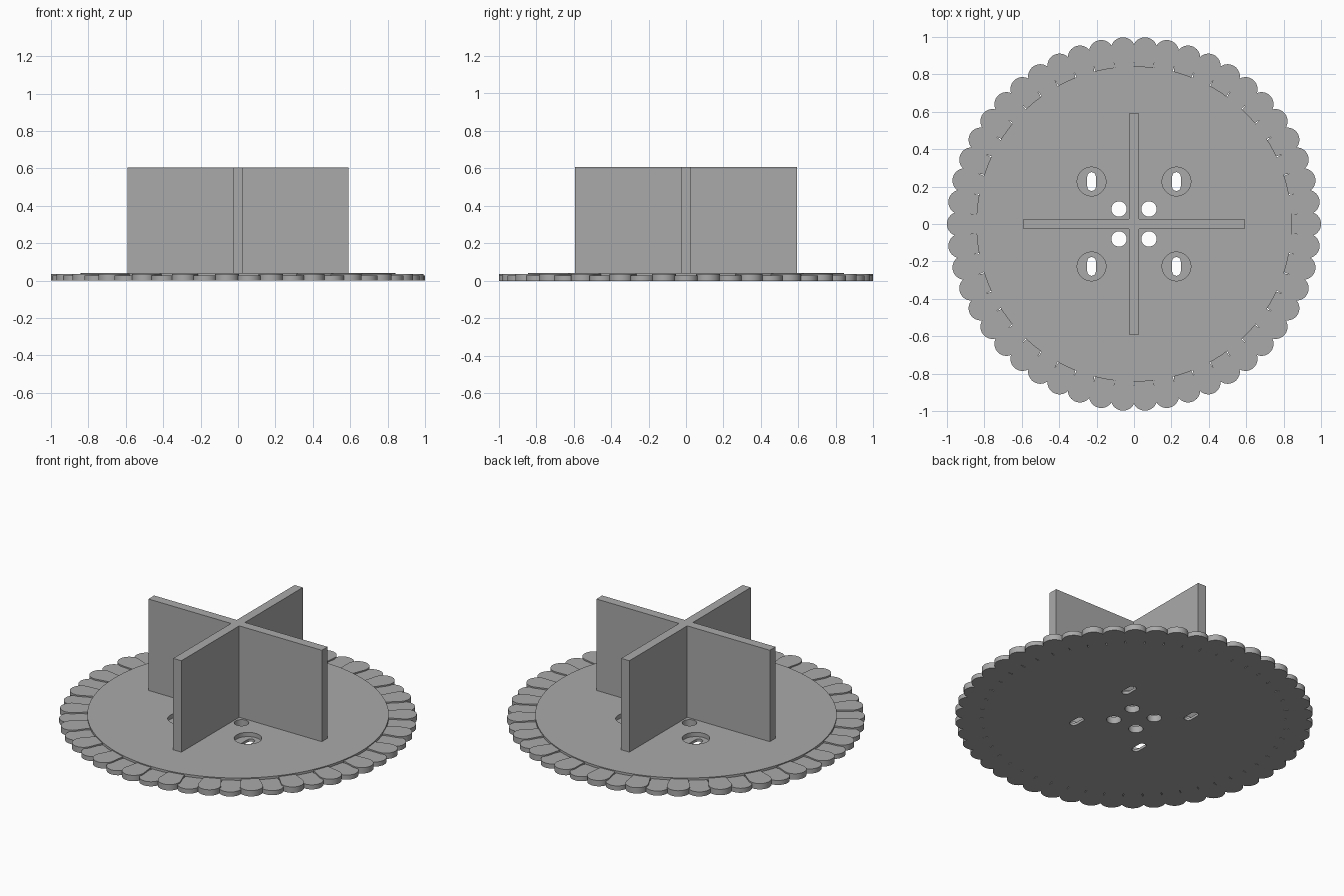
import bpy, bmesh, math
from mathutils import Matrix

if "Cube" in bpy.data.objects:
    bpy.data.objects.remove(bpy.data.objects["Cube"])

grey = bpy.data.materials.new("plain grey")
grey.diffuse_color = (0.40, 0.40, 0.40, 1)
grey.use_nodes = True
grey.node_tree.nodes["Principled BSDF"].inputs["Base Color"].default_value = grey.diffuse_color


def prism(name, outline, z0, z1):
    """Extrude a closed 2D outline between two heights."""
    bm = bmesh.new()
    face = bm.faces.new([bm.verts.new((x, y, z0)) for x, y in outline])
    new = bmesh.ops.extrude_face_region(bm, geom=[face])["geom"]
    bmesh.ops.translate(bm, vec=(0, 0, z1 - z0),
                        verts=[v for v in new if isinstance(v, bmesh.types.BMVert)])
    bmesh.ops.recalc_face_normals(bm, faces=bm.faces)
    mesh = bpy.data.meshes.new(name)
    bm.to_mesh(mesh)
    bm.free()
    mesh.materials.append(grey)
    ob = bpy.data.objects.new(name, mesh)
    bpy.context.collection.objects.link(ob)
    return ob


def arc(cx, cy, r, start, end, n):
    """Points along an arc, angles in degrees."""
    return [(cx + r * math.cos(a), cy + r * math.sin(a))
            for a in (math.radians(start + (end - start) * i / n) for i in range(n + 1))]


def circle(cx, cy, r, n):
    return arc(cx, cy, r, 0, 360 * (n - 1) / n, n - 1)


def smooth(ob):
    bpy.ops.object.select_all(action='DESELECT')
    ob.select_set(True)
    bpy.context.view_layer.objects.active = ob
    bpy.ops.object.shade_smooth_by_angle(angle=math.radians(30))


# Round base plate
plate = prism("base_plate", circle(0, 0, 0.843, 128), 0, 0.042)

# Bolt holes, slots and their round recesses
cutters = []
for sx in (-1, 1):
    for sy in (-1, 1):
        h, s = 0.08, 0.227
        cutters.append(prism("bolt_hole_cutter", circle(sx * h, sy * h, 0.041, 32), -0.1, 0.1))
        cutters.append(prism("recess_cutter", circle(sx * s, sy * s, 0.077, 48), 0.016, 0.1))
        slot = arc(sx * s, sy * s + 0.027, 0.023, 0, 180, 12) + \
            arc(sx * s, sy * s - 0.027, 0.023, 180, 360, 12)
        cutters.append(prism("slot_cutter", slot, -0.1, 0.05))

bpy.context.view_layer.objects.active = plate
for c in cutters:
    mod = plate.modifiers.new("cut", 'BOOLEAN')
    mod.operation, mod.solver, mod.object = 'DIFFERENCE', 'EXACT', c
    bpy.ops.object.modifier_apply(modifier=mod.name)
for c in cutters:
    bpy.data.objects.remove(c)
smooth(plate)

# Scalloped rim: round-tipped petals at two alternating heights
PETALS = 50
outline = arc(0.935, 0, 0.065, -100, 100, 20) + [(0.80, 0.042), (0.80, -0.042)]
for i in range(PETALS):
    petal = prism("rim_petal", outline, 0, 0.036 if i % 2 else 0.028)
    petal.data.transform(Matrix.Rotation(2 * math.pi * i / PETALS, 4, 'Z'))
    smooth(petal)

# Upright cross of two walls, one twelve-sided outline
L, T = 0.592, 0.028
quarter = [(L, -T), (L, T), (T, T)]
cross = []
for k in range(4):
    c, s = round(math.cos(k * math.pi / 2)), round(math.sin(k * math.pi / 2))
    cross += [(c * x - s * y, s * x + c * y) for x, y in quarter]
prism("upright_cross", cross, 0.03, 0.606)
